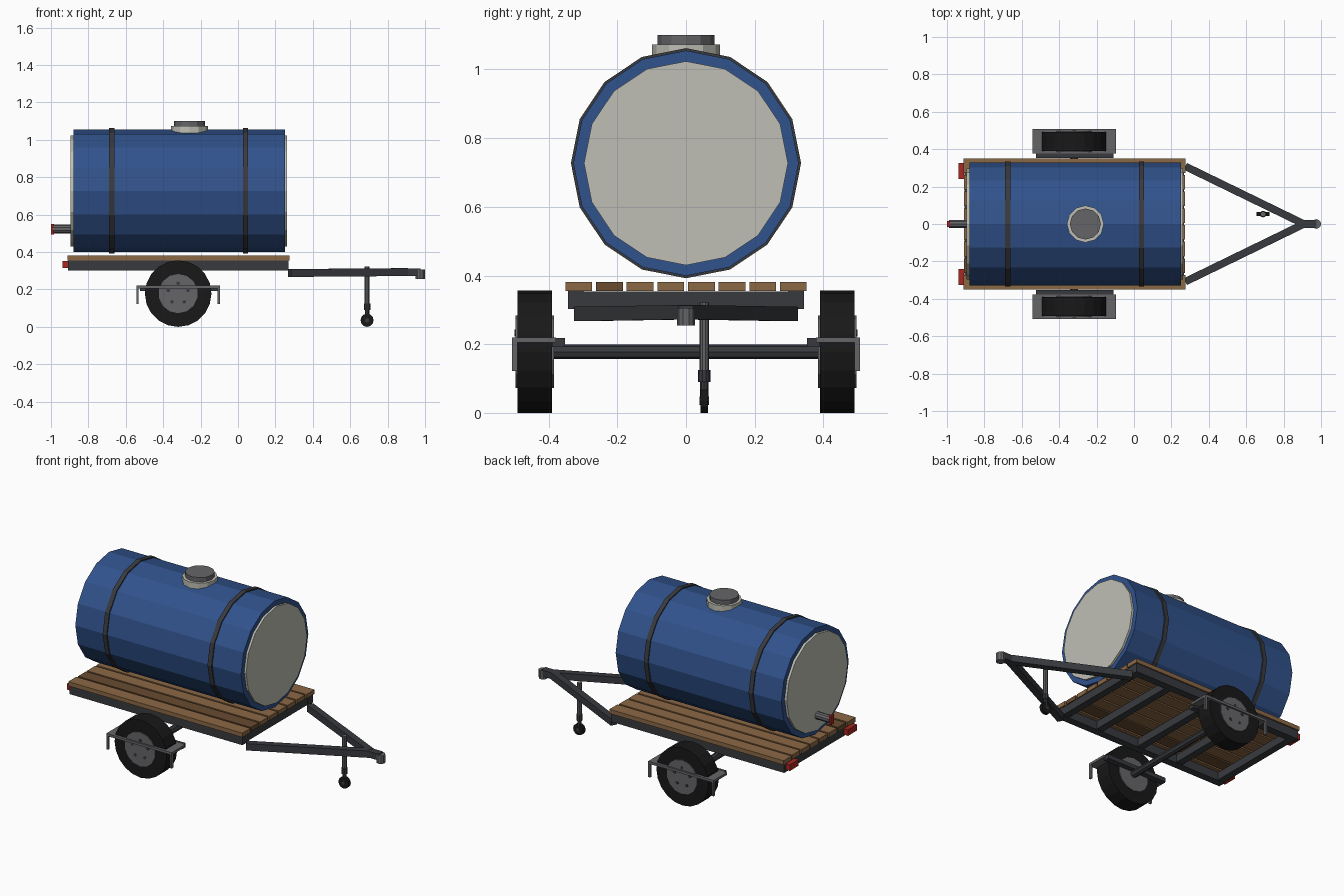
import bpy, bmesh, math
from mathutils import Matrix, Vector

if "Cube" in bpy.data.objects:
    bpy.data.objects.remove(bpy.data.objects["Cube"])


def material(name, r, g, b):
    m = bpy.data.materials.new(name)
    m.diffuse_color = (r, g, b, 1)
    m.use_nodes = True
    m.node_tree.nodes["Principled BSDF"].inputs["Base Color"].default_value = m.diffuse_color
    return m


BLUE = material("blue_paint", 0.03, 0.085, 0.26)
BEIGE = material("beige_plastic", 0.52, 0.52, 0.46)
WOOD = material("wood", 0.26, 0.14, 0.06)
WOOD_DARK = material("dark_wood", 0.14, 0.07, 0.03)
STEEL = material("dark_steel", 0.04, 0.042, 0.048)
RUBBER = material("rubber", 0.009, 0.009, 0.009)
GREY = material("grey_metal", 0.13, 0.13, 0.14)
RED = material("red", 0.4, 0.02, 0.015)


def finish(name, bm, mat):
    mesh = bpy.data.meshes.new(name)
    bm.to_mesh(mesh)
    bm.free()
    mesh.materials.append(mat)
    ob = bpy.data.objects.new(name, mesh)
    bpy.context.collection.objects.link(ob)
    return ob


def box(name, x, y, z, mat):
    """Box from (min, max) pairs."""
    bm = bmesh.new()
    c = [(a + b) / 2 for a, b in (x, y, z)]
    s = [abs(b - a) for a, b in (x, y, z)]
    bmesh.ops.create_cube(bm, size=1, matrix=Matrix.Translation(c) @ Matrix.Diagonal((*s, 1)))
    return finish(name, bm, mat)


def cyl(name, a, b, r, sides, mat, r2=None):
    """Cylinder from point a to point b."""
    a, b = Vector(a), Vector(b)
    rot = (b - a).to_track_quat('Z', 'Y').to_matrix().to_4x4()
    bm = bmesh.new()
    bmesh.ops.create_cone(bm, cap_ends=True, segments=sides, radius1=r,
                          radius2=r if r2 is None else r2, depth=(b - a).length,
                          matrix=Matrix.Translation((a + b) / 2) @ rot)
    return finish(name, bm, mat)


def beam(name, a, b, width, height, mat):
    """Rectangular bar from a to b."""
    a, b = Vector(a), Vector(b)
    d = (b - a).normalized()
    side = Vector((0, 0, 1)).cross(d).normalized()
    rot = Matrix((d, side, d.cross(side))).transposed().to_4x4()
    bm = bmesh.new()
    bmesh.ops.create_cube(bm, size=1, matrix=Matrix.Translation((a + b) / 2) @ rot
                          @ Matrix.Diagonal(((b - a).length, width, height, 1)))
    return finish(name, bm, mat)


# Tank with end caps and straps
TZ = 0.727
cyl("tank", (-0.88, 0, TZ), (0.25, 0, TZ), 0.328, 16, BLUE)
cyl("tank_rear_cap", (-0.895, 0, TZ), (-0.87, 0, TZ), 0.297, 16, BEIGE)
cyl("tank_front_cap", (0.24, 0, TZ), (0.263, 0, TZ), 0.297, 16, BEIGE)
for i, x in enumerate((-0.675, 0.04)):
    cyl(f"tank_strap_{i}", (x - 0.014, 0, TZ), (x + 0.014, 0, TZ), 0.335, 16, STEEL)

# Filler neck and lid
cyl("filler_neck", (-0.26, 0, 1.03), (-0.26, 0, 1.073), 0.099, 12, BEIGE)
cyl("filler_lid", (-0.26, 0, 1.07), (-0.26, 0, 1.1), 0.083, 12, GREY)

# Rear outlet
cyl("outlet_pipe", (-0.99, 0, 0.523), (-0.88, 0, 0.523), 0.023, 10, GREY)
box("outlet_handle", (-1.0, -0.985), (-0.015, 0.015), (0.495, 0.551), RED)

# Deck planks
for i in range(8):
    y = -0.312 + i * 0.0892
    inset = 0 if i in (0, 7) else 0.004
    box(f"plank_{i}", (-0.912 + inset, 0.276 - inset), (y - 0.039, y + 0.039),
        (0.355, 0.381), WOOD_DARK if i == 1 else WOOD)

# Chassis
for s, n in ((-1, "right"), (1, "left")):
    box(f"side_rail_{n}", (-0.91, 0.27), (s * 0.297, s * 0.343), (0.302, 0.355), STEEL)
    box(f"tail_light_{n}", (-0.937, -0.908), (s * 0.24, s * 0.326), (0.315, 0.353), RED)
for i, x in enumerate((-0.885, -0.58, -0.3, 0.0, 0.245)):
    box(f"cross_member_{i}", (x - 0.022, x + 0.022), (-0.3, 0.3), (0.306, 0.354), STEEL)

# Drawbar and coupler
for s, n in ((-1, "right"), (1, "left")):
    beam(f"drawbar_{n}", (0.275, s * 0.308, 0.288), (0.9, s * 0.004, 0.293), 0.04, 0.042, STEEL)
box("coupler_neck", (0.87, 0.975), (-0.022, 0.022), (0.273, 0.312), STEEL)
cyl("coupler_head", (0.974, 0, 0.255), (0.974, 0, 0.306), 0.026, 10, GREY)

# Axle, wheels, springs and mudguards
AX, AZ = -0.32, 0.178
cyl("axle", (AX, -0.42, AZ), (AX, 0.42, AZ), 0.021, 8, STEEL)
for s, n in ((-1, "right"), (1, "left")):
    cyl(f"tyre_{n}", (AX, s * 0.39, AZ), (AX, s * 0.491, AZ), 0.178, 20, RUBBER)
    cyl(f"hub_{n}", (AX, s * 0.385, AZ), (AX, s * 0.497, AZ), 0.105, 14, GREY)
    for k in range(5):
        t = math.pi / 2 + k * math.tau / 5
        x, z = AX + 0.055 * math.cos(t), AZ + 0.055 * math.sin(t)
        cyl(f"wheel_nut_{n}_{k}", (x, s * 0.49, z), (x, s * 0.5, z), 0.01, 6, STEEL)
    box(f"spring_{n}", (-0.525, -0.11), (s * 0.353, s * 0.39), (0.192, 0.218), STEEL)
    box(f"mudguard_{n}", (-0.543, -0.097), (s * 0.378, s * 0.507), (0.205, 0.22), GREY)
    for e, x in (("rear", -0.543), ("front", -0.109)):
        box(f"mudguard_{e}_leg_{n}", (x, x + 0.012), (s * 0.491, s * 0.507), (0.122, 0.21), GREY)

# Jockey wheel
JX, JY = 0.69, 0.053
cyl("jack_tube", (JX, JY, 0.1), (JX, JY, 0.322), 0.014, 10, GREY)
cyl("jack_collar", (JX, JY, 0.09), (JX, JY, 0.125), 0.018, 10, STEEL)
cyl("jack_fork", (JX, JY, 0.035), (JX, JY, 0.095), 0.012, 8, STEEL)
cyl("jack_wheel", (JX, JY - 0.011, 0.035), (JX, JY + 0.011, 0.035), 0.035, 12, RUBBER)
cyl("jack_hub", (JX, JY - 0.014, 0.035), (JX, JY + 0.014, 0.035), 0.012, 8, STEEL)
